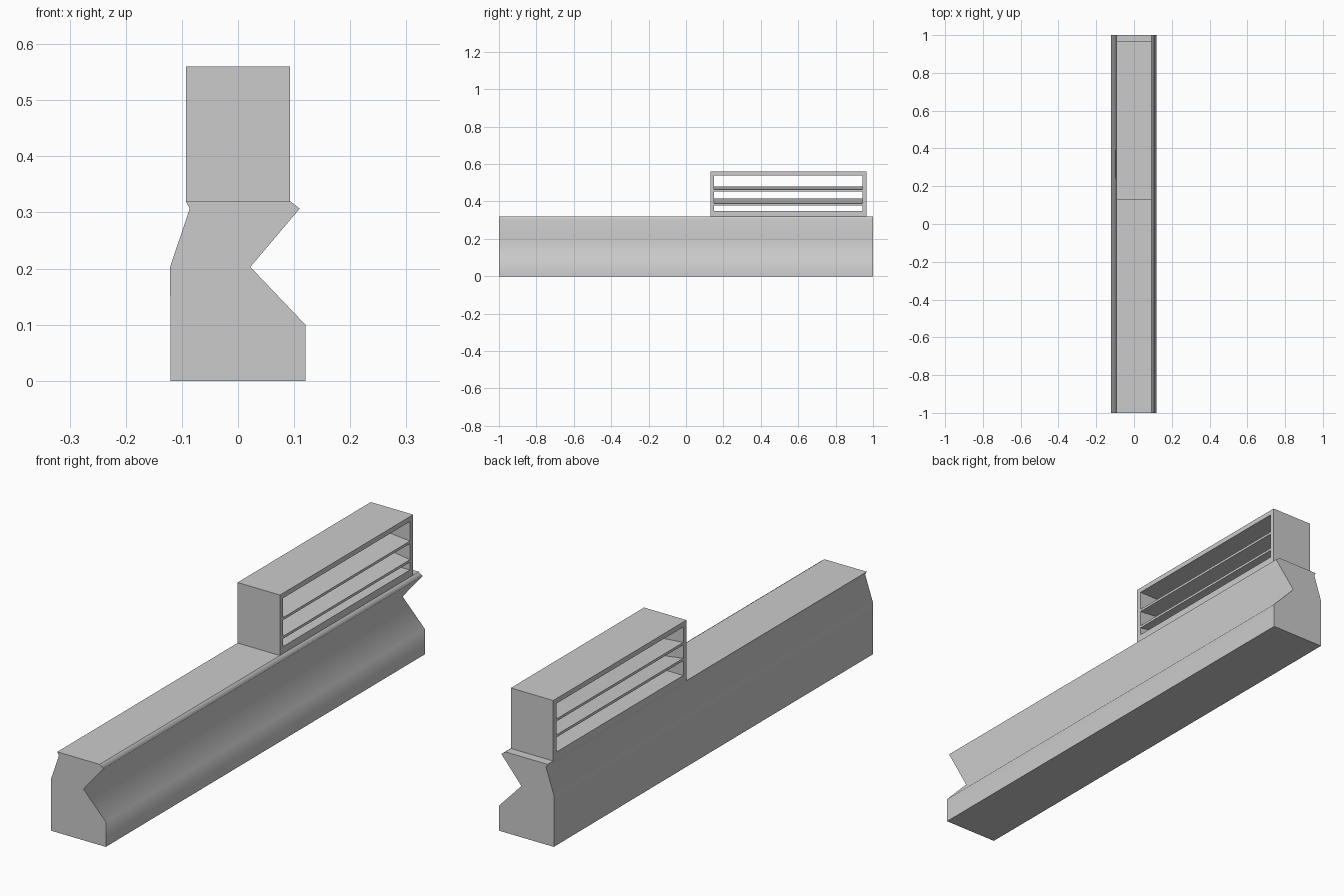
import bpy, bmesh

if "Cube" in bpy.data.objects:
    bpy.data.objects.remove(bpy.data.objects["Cube"])

def extrude_profile(name, pts, y0, y1, smooth_sides=()):
    """Extrude an x-z outline along y; listed side faces are smooth shaded."""
    bm = bmesh.new()
    a = [bm.verts.new((x, y0, z)) for x, z in pts]
    b = [bm.verts.new((x, y1, z)) for x, z in pts]
    n = len(pts)
    bm.faces.new(a)
    bm.faces.new(b[::-1])
    for i in range(n):
        j = (i + 1) % n
        f = bm.faces.new((a[j], a[i], b[i], b[j]))
        f.smooth = i in smooth_sides
    bmesh.ops.recalc_face_normals(bm, faces=bm.faces)
    # Only the folds between smooth sides stay soft
    for e in bm.edges:
        e.smooth = all(f.smooth for f in e.link_faces)
    mesh = bpy.data.meshes.new(name)
    bm.to_mesh(mesh)
    bm.free()
    ob = bpy.data.objects.new(name, mesh)
    bpy.context.collection.objects.link(ob)
    return ob

def box(name, x0, x1, y0, y1, z0, z1):
    return extrude_profile(name, [(x0, z0), (x1, z0), (x1, z1), (x0, z1)], y0, y1)

# Long counter base with a notched front and a sloped back
extrude_profile("counter_base", [
    (-0.12, 0), (0.12, 0), (0.12, 0.10), (0.022, 0.203), (0.11, 0.307),
    (0.093, 0.32), (-0.093, 0.32), (-0.086, 0.307), (-0.121, 0.203)],
    -1, 1, smooth_sides=(1, 2, 3, 4, 6, 7, 8))

# Open cabinet frame, built as a rectangular tube
W, Y0, Y1, Z0, Z1, T = 0.093, 0.13, 0.965, 0.32, 0.56, 0.02
outer = [(Y0, Z0), (Y1, Z0), (Y1, Z1), (Y0, Z1)]
inner = [(Y0 + T, Z0 + 0.028), (Y1 - T, Z0 + 0.028), (Y1 - T, Z1 - T), (Y0 + T, Z1 - T)]
bm = bmesh.new()
rings = [[bm.verts.new((x, y, z)) for y, z in loop]
         for x, loop in ((-W, outer), (W, outer), (W, inner), (-W, inner))]
for r in range(4):
    s = rings[(r + 1) % 4]
    for i in range(4):
        j = (i + 1) % 4
        bm.faces.new((rings[r][i], rings[r][j], s[j], s[i]))
bmesh.ops.recalc_face_normals(bm, faces=bm.faces)
mesh = bpy.data.meshes.new("cabinet_frame")
bm.to_mesh(mesh)
bm.free()
bpy.context.collection.objects.link(bpy.data.objects.new("cabinet_frame", mesh))

# Two thin shelves, leaning slightly towards the customer side
for name, back, front in (("upper_shelf", 0.469, 0.453), ("lower_shelf", 0.406, 0.379)):
    extrude_profile(name, [(-W, back), (W, front), (W, front + 0.01), (-W, back + 0.01)],
                    Y0 + T, Y1 - T)
